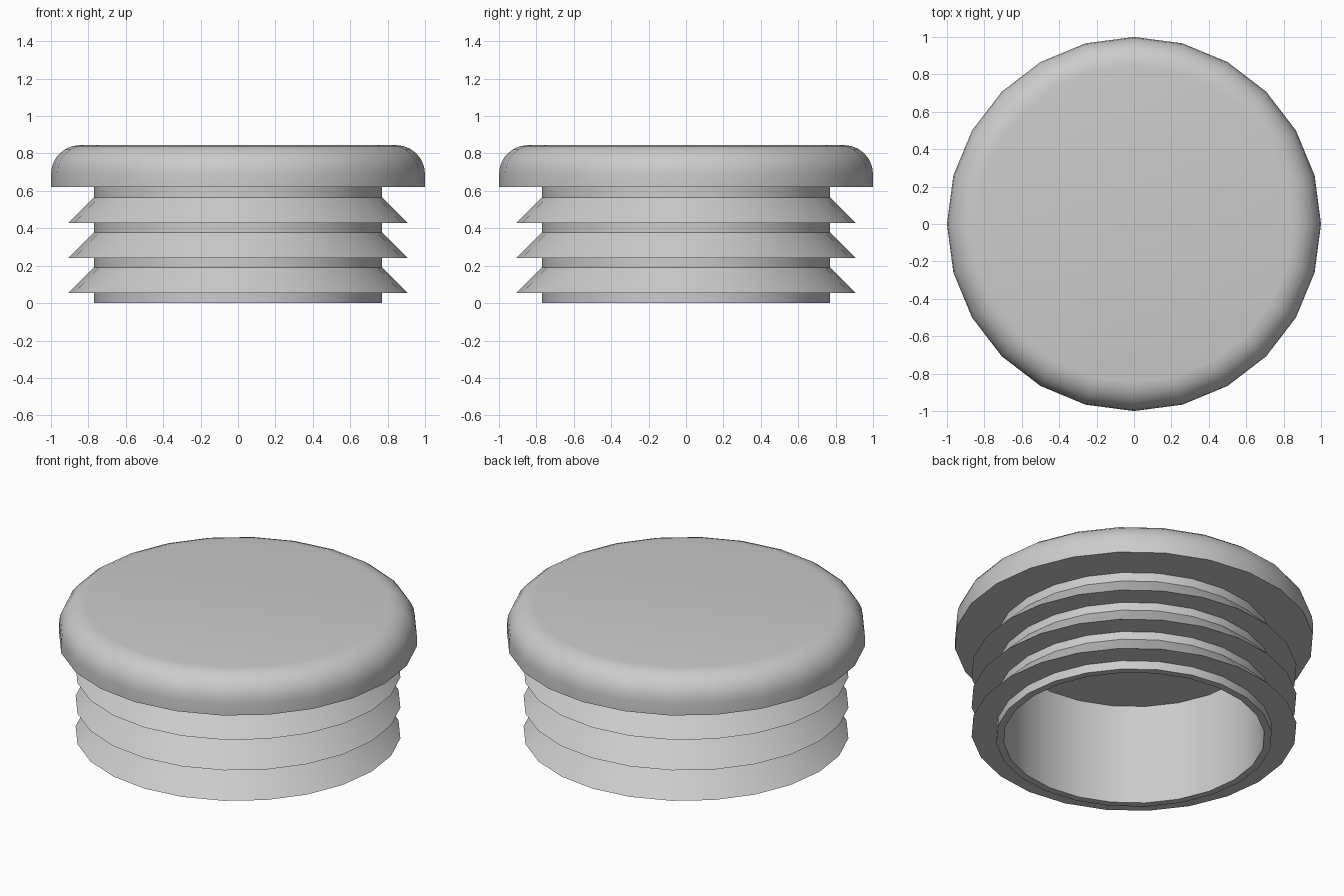
import bpy
import bmesh
import math

SIDES = 24

cube = bpy.data.objects.get("Cube")
if cube:
    bpy.data.objects.remove(cube, do_unlink=True)

# Grey plastic
plastic = bpy.data.materials.new("grey_plastic")
plastic.use_nodes = True
GREY = (0.6, 0.6, 0.6, 1.0)
plastic.diffuse_color = GREY
plastic.node_tree.nodes["Principled BSDF"].inputs["Base Color"].default_value = GREY


def lathe(name, profile, fill_ends):
    """Revolve (radius, z) points around z; optionally close both ends."""
    bm = bmesh.new()
    rings = []
    for r, z in profile:
        angles = [math.tau * i / SIDES for i in range(SIDES)]
        rings.append([bm.verts.new((r * math.cos(a), r * math.sin(a), z)) for a in angles])
    for low, high in zip(rings, rings[1:]):
        for i in range(SIDES):
            k = (i + 1) % SIDES
            bm.faces.new((low[i], low[k], high[k], high[i]))
    if fill_ends:
        bm.faces.new(rings[0][::-1])
        bm.faces.new(rings[-1])
    mesh = bpy.data.meshes.new(name)
    bm.to_mesh(mesh)
    bm.free()
    mesh.materials.append(plastic)
    obj = bpy.data.objects.new(name, mesh)
    bpy.context.collection.objects.link(obj)
    bpy.ops.object.select_all(action='DESELECT')
    obj.select_set(True)
    bpy.context.view_layer.objects.active = obj
    bpy.ops.object.shade_smooth_by_angle(angle=math.radians(30))
    return obj


# Cap: solid disc with a rounded upper rim
CAP_BOTTOM, CAP_TOP, FILLET = 0.62, 0.845, 0.155
cap_profile = [(1.0, CAP_BOTTOM)]
for i in range(7):
    a = math.pi / 2 * i / 6
    cap_profile.append((1 - FILLET + FILLET * math.cos(a),
                        CAP_TOP - FILLET + FILLET * math.sin(a)))
lathe("cap", cap_profile, True)

# Insert: hollow sleeve with three flared gripping fins, open at the bottom
INNER, OUTER, FIN = 0.728, 0.77, 0.908
sleeve_profile = [(INNER, CAP_BOTTOM), (INNER, 0), (OUTER, 0)]
for n in range(3):
    z = 0.053 + 0.1875 * n
    sleeve_profile += [(OUTER, z), (FIN, z), (OUTER, z + 0.138)]
sleeve_profile.append((OUTER, CAP_BOTTOM))
lathe("finned_sleeve", sleeve_profile, False)
